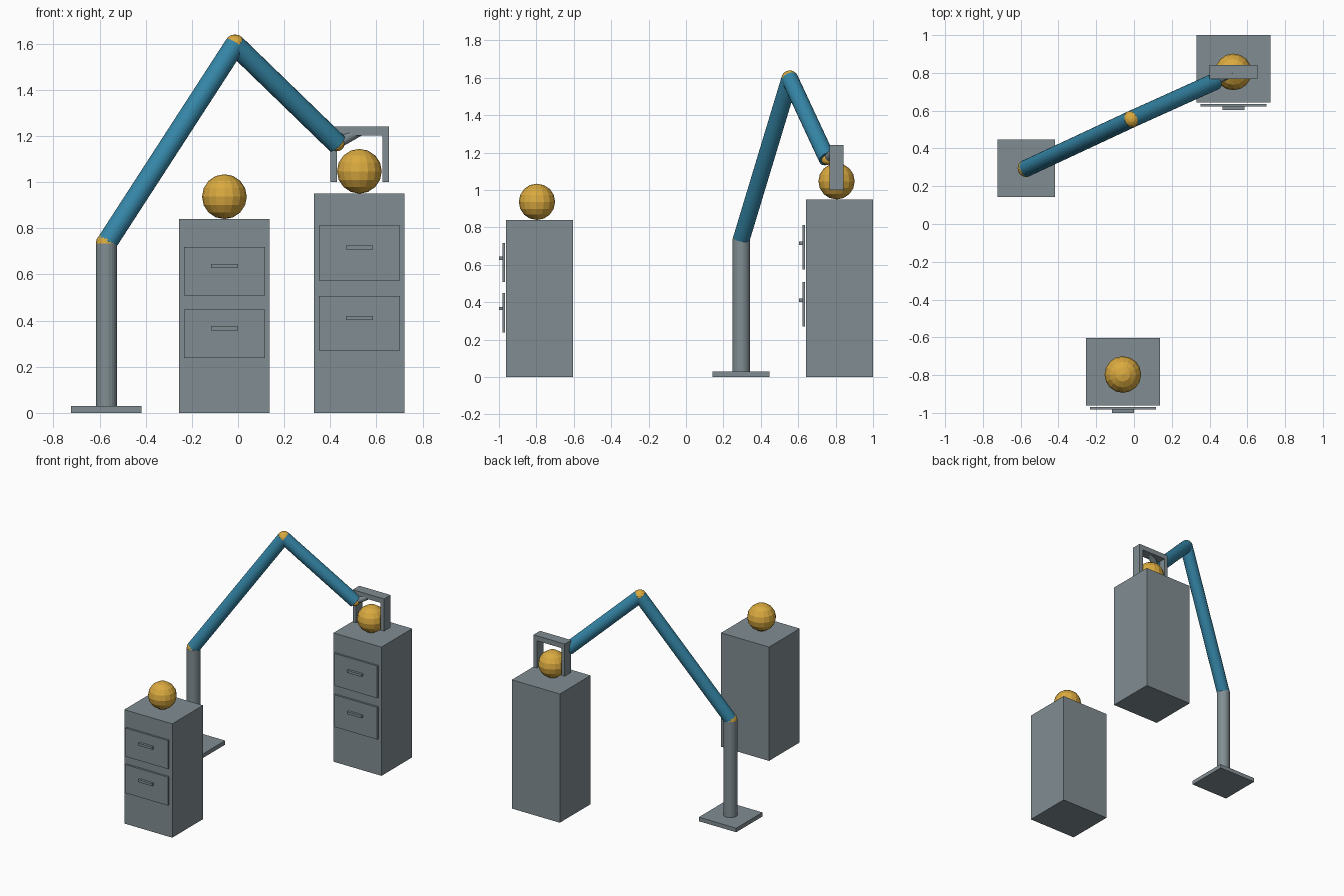
import bpy, math
from mathutils import Vector

if "Cube" in bpy.data.objects:
    bpy.data.objects.remove(bpy.data.objects["Cube"])


def material(name, rgb):
    m = bpy.data.materials.new(name)
    m.diffuse_color = (*rgb, 1)
    m.use_nodes = True
    m.node_tree.nodes["Principled BSDF"].inputs["Base Color"].default_value = m.diffuse_color
    return m


GREY = material("steel grey", (0.22, 0.27, 0.29))
BLUE = material("arm blue", (0.035, 0.235, 0.38))
GOLD = material("ball gold", (0.70, 0.40, 0.05))


def finish(name, mat):
    ob = bpy.context.object
    ob.name = name
    ob.data.materials.append(mat)
    return ob


def box(name, lo, hi, mat=GREY):
    lo, hi = Vector(lo), Vector(hi)
    bpy.ops.mesh.primitive_cube_add(size=1, location=(lo + hi) / 2)
    ob = finish(name, mat)
    for v in ob.data.vertices:
        v.co = v.co * (hi - lo)
    return ob


def rod(name, a, b, r, mat):
    a, b = Vector(a), Vector(b)
    d = b - a
    bpy.ops.mesh.primitive_cylinder_add(vertices=24, radius=r, depth=d.length, location=(a + b) / 2)
    ob = finish(name, mat)
    ob.rotation_euler = d.to_track_quat('Z', 'Y').to_euler()
    return ob


def ball(name, c, r, segments=16, rings=8):
    bpy.ops.mesh.primitive_uv_sphere_add(segments=segments, ring_count=rings, radius=r, location=c)
    return finish(name, GOLD)


# cabinets with two drawers each and a ball on top
def cabinet(label, x, y, h):
    box(label + "_cabinet", (x - 0.196, y - 0.18, 0), (x + 0.196, y + 0.178, h))
    for level, f in (("upper", 0.73), ("lower", 0.409)):
        z = f * h
        n = label + "_" + level
        box(n + "_drawer", (x - 0.175, y - 0.2, z - h / 8), (x + 0.175, y - 0.186, z + h / 8))
        hz = z + 0.023
        box(n + "_handle", (x - 0.058, y - 0.218, hz - 0.009), (x + 0.058, y - 0.199, hz + 0.009))
    ball(label + "_ball", (x, y - 0.015 + 0.013, h + 0.097), 0.097)


cabinet("left", -0.059, -0.782, 0.84)
cabinet("right", 0.526, 0.822, 0.95)
# balls sit under the gripper centre line
bpy.data.objects["right_ball"].location.y = 0.805
bpy.data.objects["left_ball"].location.y = -0.797

# stand
box("base_plate", (-0.723, 0.142, 0), (-0.418, 0.447, 0.03))
SHOULDER, ELBOW, WRIST = (-0.57, 0.295, 0.735), (-0.013, 0.555, 1.595), (0.43, 0.755, 1.166)
rod("column", (-0.57, 0.295, 0.03), SHOULDER, 0.046, GREY)

# arm and joints
ball("shoulder_joint", SHOULDER, 0.046)
rod("upper_arm", SHOULDER, ELBOW, 0.045, BLUE)
ball("elbow_joint", ELBOW, 0.045)
rod("lower_arm", ELBOW, WRIST, 0.045, BLUE)
ball("wrist_joint", WRIST, 0.032)
rod("wrist", WRIST, (0.527, 0.805, 1.222), 0.022, GREY)

# gripper
box("gripper_bar", (0.40, 0.767, 1.203), (0.655, 0.843, 1.24))
for side, x in (("left", 0.40), ("right", 0.627)):
    box(side + "_gripper_finger", (x, 0.767, 1.0), (x + 0.028, 0.843, 1.204))
